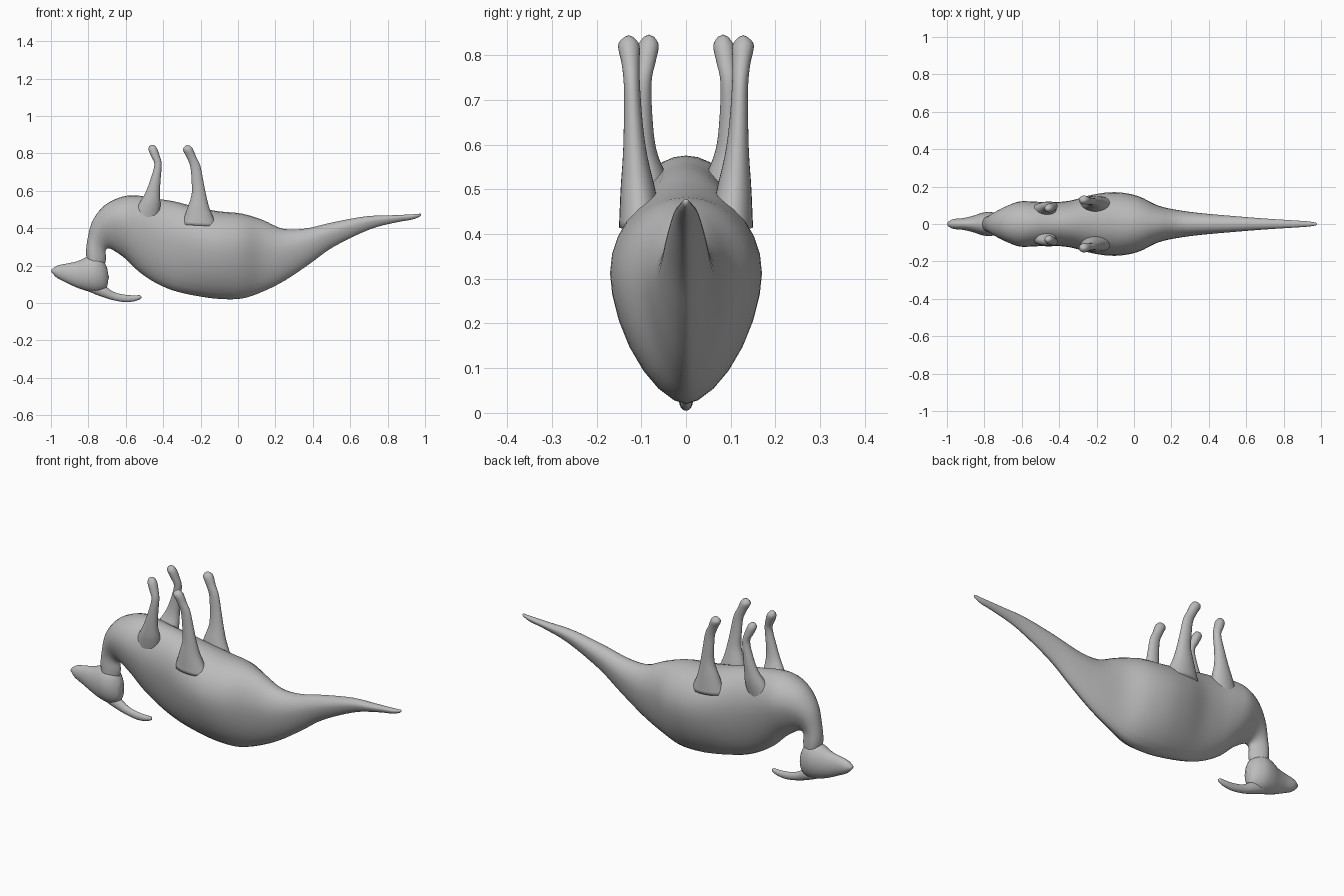
import bpy, bmesh, math
from mathutils import Vector

skin = bpy.data.materials.new("grey skin")
skin.diffuse_color = (0.5, 0.5, 0.5, 1)


def catmull(p, q, r, s, t):
    return 0.5 * (2 * q + (r - p) * t + (2 * p - 5 * q + 4 * r - s) * t * t
                  + (3 * q - p - 3 * r + s) * t ** 3)


def loft(name, rows, widest=0.5, pinch=1.0, side=1, steps=4, segs=28):
    """Skin sections given as two outline points (x, z), half width and optional y."""
    rows = [tuple(r) + (0,) * (6 - len(r)) for r in rows]
    fine = []
    for i in range(len(rows) - 1):
        p, q, r, s = (rows[max(i - 1, 0)], rows[i], rows[i + 1],
                      rows[min(i + 2, len(rows) - 1)])
        for k in range(steps):
            fine.append([catmull(*v, k / steps) for v in zip(p, q, r, s)])
    fine.append(rows[-1])

    bm = bmesh.new()
    rings = []
    for xa, za, xb, zb, w, y in fine:
        a, b = Vector((xa, y, za)), Vector((xb, y, zb))
        c = b.lerp(a, widest)
        ring = []
        for j in range(segs):
            t = 2 * math.pi * j / segs
            cs, sn = math.cos(t), math.sin(t)
            e = pinch if sn < 0 else 1.0
            off = (a - c) * sn if sn >= 0 else (b - c) * abs(sn) ** e
            v = c + off
            v.y = side * (y + w * math.copysign(abs(cs) ** e, cs))
            ring.append(bm.verts.new(v))
        rings.append(ring)
    for r0, r1 in zip(rings, rings[1:]):
        for j in range(segs):
            k = (j + 1) % segs
            bm.faces.new((r0[j], r0[k], r1[k], r1[j]))
    # domed ends
    for ring, inner in ((rings[0], rings[1]), (rings[-1], rings[-2])):
        mid = sum((v.co for v in ring), Vector()) / segs
        mid2 = sum((v.co for v in inner), Vector()) / segs
        tip = bm.verts.new(mid + (mid - mid2).normalized() * 0.006)
        for j in range(segs):
            bm.faces.new((ring[j], ring[(j + 1) % segs], tip))
    bmesh.ops.recalc_face_normals(bm, faces=bm.faces[:])
    me = bpy.data.meshes.new(name)
    bm.to_mesh(me)
    bm.free()
    me.materials.append(skin)
    ob = bpy.data.objects.new(name, me)
    bpy.context.collection.objects.link(ob)
    for f in me.polygons:
        f.use_smooth = True
    return ob


# tail, torso and curled neck
loft("body_tail_and_neck", [
    (0.975, 0.478, 0.972, 0.462, 0.007),
    (0.93, 0.474, 0.93, 0.446, 0.014),
    (0.82, 0.469, 0.84, 0.43, 0.021),
    (0.68, 0.463, 0.70, 0.392, 0.030),
    (0.50, 0.430, 0.51, 0.300, 0.045),
    (0.36, 0.398, 0.38, 0.207, 0.057),
    (0.24, 0.397, 0.25, 0.120, 0.073),
    (0.13, 0.445, 0.13, 0.060, 0.098),
    (0.02, 0.478, 0.02, 0.024, 0.150),
    (-0.10, 0.490, -0.10, 0.022, 0.170),
    (-0.22, 0.512, -0.22, 0.038, 0.157),
    (-0.34, 0.543, -0.34, 0.065, 0.125),
    (-0.45, 0.560, -0.44, 0.108, 0.116),
    (-0.54, 0.575, -0.53, 0.168, 0.120),
    (-0.62, 0.568, -0.60, 0.235, 0.120),
    (-0.71, 0.525, -0.655, 0.275, 0.092),
    (-0.775, 0.445, -0.69, 0.292, 0.062),
    (-0.803, 0.35, -0.708, 0.280, 0.045),
    (-0.812, 0.255, -0.706, 0.235, 0.045),
    (-0.79, 0.18, -0.72, 0.17, 0.042),
], widest=0.62, pinch=1.2)

# head with tapering beak
loft("head", [
    (-0.995, 0.180, -0.993, 0.160, 0.012),
    (-0.965, 0.200, -0.965, 0.133, 0.026),
    (-0.91, 0.212, -0.91, 0.105, 0.032),
    (-0.86, 0.223, -0.86, 0.082, 0.044),
    (-0.81, 0.245, -0.81, 0.065, 0.060),
    (-0.765, 0.252, -0.765, 0.057, 0.064),
    (-0.725, 0.230, -0.725, 0.064, 0.050),
    (-0.701, 0.190, -0.701, 0.085, 0.028),
    (-0.695, 0.155, -0.695, 0.120, 0.010),
])

# long curved crest behind the head
loft("head_crest", [
    (-0.80, 0.13, -0.81, 0.066, 0.030),
    (-0.72, 0.095, -0.735, 0.036, 0.026),
    (-0.665, 0.060, -0.67, 0.016, 0.018),
    (-0.61, 0.045, -0.605, 0.005, 0.015),
    (-0.56, 0.041, -0.55, 0.010, 0.013),
    (-0.525, 0.042, -0.518, 0.024, 0.009),
])

# legs on both sides, foot first
foreleg = [
    (-0.475, 0.838, -0.447, 0.843, 0.012, 0.083),
    (-0.478, 0.818, -0.432, 0.825, 0.023, 0.084),
    (-0.465, 0.785, -0.418, 0.785, 0.022, 0.090),
    (-0.447, 0.740, -0.408, 0.740, 0.019, 0.096),
    (-0.468, 0.660, -0.414, 0.660, 0.022, 0.097),
    (-0.495, 0.590, -0.418, 0.585, 0.027, 0.093),
    (-0.530, 0.530, -0.415, 0.520, 0.038, 0.080),
    (-0.570, 0.460, -0.425, 0.440, 0.045, 0.062),
]
hindleg = [
    (-0.287, 0.836, -0.258, 0.842, 0.012, 0.128),
    (-0.294, 0.818, -0.242, 0.825, 0.024, 0.128),
    (-0.275, 0.780, -0.224, 0.782, 0.020, 0.124),
    (-0.255, 0.730, -0.202, 0.735, 0.018, 0.121),
    (-0.248, 0.650, -0.185, 0.650, 0.021, 0.118),
    (-0.248, 0.580, -0.170, 0.575, 0.027, 0.114),
    (-0.270, 0.510, -0.150, 0.500, 0.038, 0.108),
    (-0.300, 0.420, -0.110, 0.410, 0.050, 0.100),
]
for label, side in (("left", 1), ("right", -1)):
    loft("foreleg_" + label, foreleg, side=side)
    loft("hindleg_" + label, hindleg, side=side)
